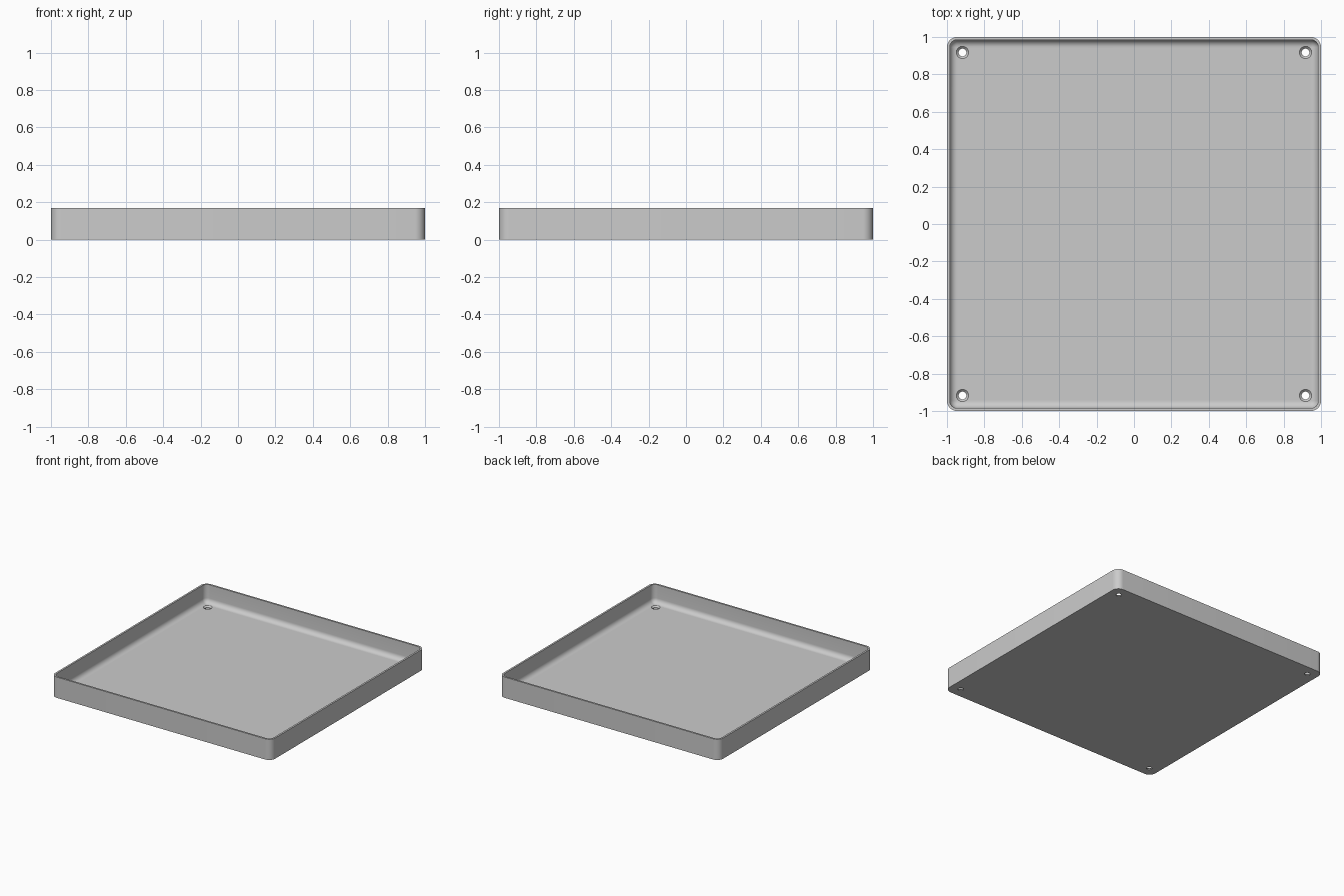
import bpy, bmesh
from math import pi, sin, cos

if "Cube" in bpy.data.objects:
    bpy.data.objects.remove(bpy.data.objects["Cube"])

HEIGHT, FLOOR, WALL, FILLET = 0.17, 0.02, 0.015, 0.04
CORNER, HOLE_AT = 0.055, 0.917

grey = bpy.data.materials.new("plain grey")
grey.use_nodes = True
grey.diffuse_color = (0.6, 0.6, 0.6, 1)
grey.node_tree.nodes["Principled BSDF"].inputs["Base Color"].default_value = (0.6, 0.6, 0.6, 1)


def ring(bm, inset, z, steps=10):
    """Rounded square loop, moved in from the outer wall."""
    r = max(CORNER - inset, 0.002)
    c = 1 - inset - r
    verts = []
    for q, (sx, sy) in enumerate([(1, 1), (-1, 1), (-1, -1), (1, -1)]):
        for i in range(steps + 1):
            a = (q + i / steps) * pi / 2
            verts.append(bm.verts.new((sx * c + r * cos(a), sy * c + r * sin(a), z)))
    return verts


def loft(name, rings):
    """Closed skin through a list of vertex loops."""
    bm, loops = rings
    for a, b in zip(loops, loops[1:]):
        for i in range(len(a)):
            j = (i + 1) % len(a)
            bm.faces.new((a[i], a[j], b[j], b[i]))
    bm.faces.new(loops[0])
    bm.faces.new(loops[-1])
    bmesh.ops.recalc_face_normals(bm, faces=bm.faces)
    mesh = bpy.data.meshes.new(name)
    bm.to_mesh(mesh)
    bm.free()
    obj = bpy.data.objects.new(name, mesh)
    bpy.context.collection.objects.link(obj)
    obj.data.materials.append(grey)
    return obj


# Tray: outer wall, rim, inner wall, fillet down to the floor
bm = bmesh.new()
profile = [(0, 0), (0, HEIGHT), (WALL, HEIGHT)]
for i in range(9):
    a = i / 8 * pi / 2
    profile.append((WALL + FILLET * (1 - cos(a)), FLOOR + FILLET * (1 - sin(a))))
tray = loft("tray", (bm, [ring(bm, d, z) for d, z in profile]))

# Countersunk screw holes in the four corners
bm = bmesh.new()
hole = [(0.021, -0.02), (0.021, 0.008), (0.033, FLOOR), (0.033, FLOOR + 0.03)]
for x in (-HOLE_AT, HOLE_AT):
    for y in (-HOLE_AT, HOLE_AT):
        loops = [[bm.verts.new((x + r * cos(k * pi / 16), y + r * sin(k * pi / 16), z))
                  for k in range(32)] for r, z in hole]
        for a, b in zip(loops, loops[1:]):
            for k in range(32):
                j = (k + 1) % 32
                bm.faces.new((a[k], a[j], b[j], b[k]))
        bm.faces.new(loops[0][::-1])
        bm.faces.new(loops[-1])
mesh = bpy.data.meshes.new("hole_cutter")
bm.to_mesh(mesh)
bm.free()
mesh.materials.append(grey)
cutter = bpy.data.objects.new("hole_cutter", mesh)
bpy.context.collection.objects.link(cutter)
cutter.hide_render = True

cut = tray.modifiers.new("screw_holes", "BOOLEAN")
cut.operation, cut.solver, cut.object = "DIFFERENCE", "EXACT", cutter
bpy.context.view_layer.objects.active = tray
tray.select_set(True)
bpy.ops.object.modifier_apply(modifier=cut.name)
bpy.data.objects.remove(cutter)
bpy.ops.object.shade_smooth_by_angle(angle=pi / 6)
